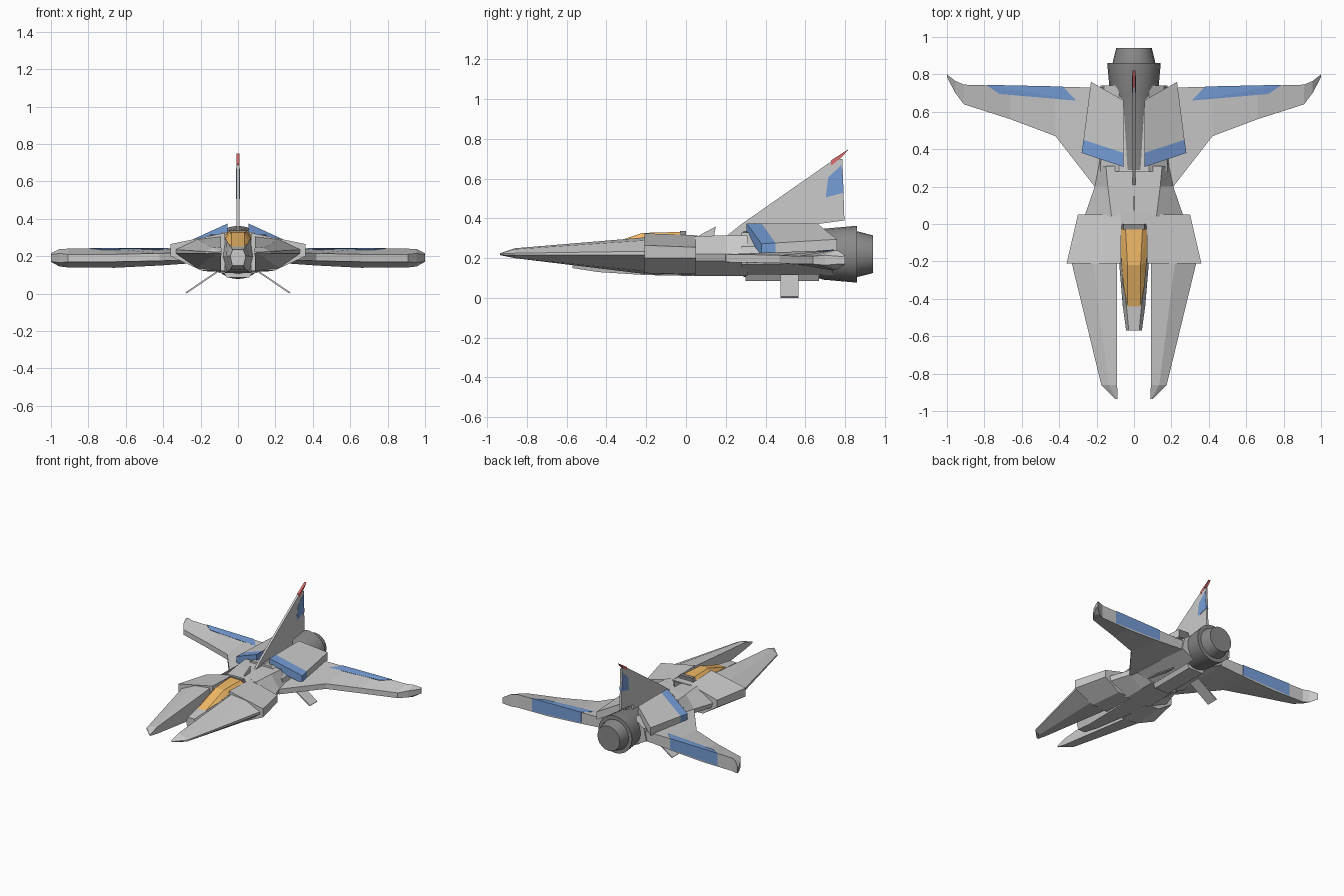
import bpy, bmesh, math

if "Cube" in bpy.data.objects:
    bpy.data.objects.remove(bpy.data.objects["Cube"])


def colour(name, rgb):
    m = bpy.data.materials.new(name)
    m.diffuse_color = (*rgb, 1)
    m.use_nodes = True
    m.node_tree.nodes["Principled BSDF"].inputs["Base Color"].default_value = m.diffuse_color
    return m


BLUE = colour("blue", (0.18, 0.34, 0.68))
ORANGE = colour("orange", (0.9, 0.5, 0.14))
RED = colour("red", (0.75, 0.15, 0.15))
DARK = colour("dark_grey", (0.25, 0.25, 0.25))


def finish(name, bm, mirror=False, mat=None):
    bmesh.ops.recalc_face_normals(bm, faces=bm.faces)
    me = bpy.data.meshes.new(name)
    bm.to_mesh(me)
    bm.free()
    ob = bpy.data.objects.new(name, me)
    bpy.context.collection.objects.link(ob)
    if mat:
        me.materials.append(mat)
    if mirror:
        ob.modifiers.new("mirror", 'MIRROR').use_mirror_merge = False
    return ob


def loft(name, rings, **kw):
    bm = bmesh.new()
    rows = [[bm.verts.new(p) for p in r] for r in rings]
    n = len(rows[0])
    for a, b in zip(rows, rows[1:]):
        for i in range(n):
            j = (i + 1) % n
            bm.faces.new((a[i], a[j], b[j], b[i]))
    bm.faces.new(rows[0])
    bm.faces.new(rows[-1])
    return finish(name, bm, **kw)


def loft_y(name, sections, **kw):
    """sections: {y: [(x, z), ...]}"""
    return loft(name, [[(x, y, z) for x, z in s] for y, s in sections.items()], **kw)


def sym(half):
    """complete a half outline (top to bottom) to both sides"""
    return half + [(-x, z) for x, z in reversed(half)]


def hull(name, pts, **kw):
    bm = bmesh.new()
    for p in pts:
        bm.verts.new(p)
    r = bmesh.ops.convex_hull(bm, input=bm.verts)
    junk = [v for v in bm.verts if not v.link_faces]
    bmesh.ops.delete(bm, geom=junk, context='VERTS')
    bmesh.ops.dissolve_limit(bm, angle_limit=0.02, verts=bm.verts, edges=bm.edges)
    return finish(name, bm, **kw)


def side_plate(name, outline, t, mat=None):
    """upright plate on the centre line from a (y, z) outline"""
    return loft(name, [[(s * t, y, z) for y, z in outline] for s in (-1, 1)], mat=mat)


# Twin forward prongs
loft_y("prong", {
    -0.935: [(.088, .225), (.094, .225), (.1, .222), (.1, .218), (.094, .215), (.088, .215)],
    -0.86: [(.09, .25), (.135, .245), (.175, .225), (.175, .215), (.135, .20), (.09, .20)],
    -0.20: [(.09, .305), (.22, .29), (.335, .235), (.335, .215), (.22, .135), (.09, .12)],
}, mirror=True)

# Shoulder blocks behind the prongs
loft_y("shoulder", {
    -0.21: [(.07, .325), (.36, .265), (.36, .20), (.20, .125), (.07, .12)],
    0.05: [(.07, .315), (.30, .255), (.30, .20), (.18, .12), (.07, .115)],
}, mirror=True)

# Cockpit fuselage
loft_y("nose_fuselage", {
    -0.57: sym([(.028, .235), (.042, .20), (.03, .15)]),
    -0.44: sym([(.04, .25), (.06, .20), (.04, .13)]),
    -0.20: sym([(.066, .30), (.08, .20), (.06, .115)]),
    0.06: sym([(.072, .315), (.09, .20), (.07, .11)]),
})
hull("canopy", [(s * x, y, z) for s in (-1, 1) for x, y, z in (
    (.034, -.44, .252), (.056, -.33, .272), (.068, -.20, .298), (.07, -.03, .312),
    (.035, -.22, .327), (.045, -.03, .332))], mat=ORANGE)
hull("canopy_frame", [(s * x, y, z) for s in (-1, 1) for x, y, z in (
    (.07, -.03, .30), (.055, -.03, .337), (.07, .0, .30), (.055, .0, .337))], mat=DARK)
side_plate("antenna", [(.05, .305), (.15, .36), (.14, .305)], .004)

# Middle body tapering to the engine section
loft_y("middle_body", {
    0.04: sym([(.12, .31), (.265, .22), (.255, .185), (.10, .11)]),
    0.20: sym([(.14, .315), (.21, .22), (.205, .185), (.10, .11)]),
    0.31: sym([(.15, .315), (.19, .22), (.185, .18), (.10, .11)]),
})
loft_y("rear_core", {
    0.28: sym([(.08, .33), (.18, .26), (.20, .17), (.08, .115)]),
    0.74: sym([(.08, .32), (.16, .26), (.18, .17), (.08, .115)]),
})
loft_y("belly_box", {
    0.30: sym([(.10, .15), (.06, .086)]),
    0.67: sym([(.10, .15), (.06, .086)]),
})

# Engine
N = 20


def turned(name, profile, mat):
    ob = loft(name, [[(r * math.cos(2 * math.pi * i / N), y, .22 + r * math.sin(2 * math.pi * i / N))
                      for i in range(N)] for y, r in profile], mat=mat)
    bpy.context.view_layer.objects.active = ob
    ob.select_set(True)
    bpy.ops.object.shade_smooth_by_angle(angle=math.radians(30))
    ob.select_set(False)


turned("engine", [(.29, .115), (.66, .118), (.69, .128), (.86, .143)], DARK)
turned("nozzle", [(.85, .115), (.87, .113), (.94, .095)], DARK)


# Sloping roof plates over the engine, with a blue leading strip
def roof(name, corners, **kw):
    top = [(x, y, .375 - .457 * (x - .055)) for x, y in corners]
    hull(name, top + [(x, y, z - .06) for x, y, z in top], mirror=True, **kw)


roof("roof_plate", [(.055, .38), (.27, .45), (.23, .76), (.055, .66)])
roof("roof_stripe", [(.055, .305), (.28, .38), (.27, .45), (.055, .38)], mat=BLUE)

# Wings: x, leading y, trailing y, leading z low/high, trailing z low/high
wing = [(.10, .19, .73, .18, .22, .165, .24), (.21, .20, .73, .18, .22, .165, .24),
        (.42, .47, .733, .175, .215, .15, .24), (.66, .56, .738, .17, .21, .138, .24),
        (.91, .64, .745, .17, .21, .14, .24), (.955, .70, .765, .165, .215, .145, .238),
        (1.0, .785, .80, .172, .208, .17, .215)]
loft("wing", [[(x, yl, a), (x, yl, b), (x, yt, d), (x, yt, c)]
              for x, yl, yt, a, b, c, d in wing], mirror=True)
hull("wing_flap", [(.31, .66, .238), (.72, .695, .236), (.79, .744, .243), (.38, .735, .243),
                   (.79, .744, .145), (.38, .735, .16)], mirror=True, mat=BLUE)

# Tail fin with blue patch and red tip
side_plate("tail_fin", [(.19, .30), (.28, .372), (.735, .69), (.787, .70), (.797, .39), (.65, .37), (.65, .30)], .008)
side_plate("fin_tip", [(.73, .665), (.73, .692), (.82, .75), (.785, .71)], .009, RED)
side_plate("fin_patch", [(.715, .605), (.782, .67), (.794, .53), (.703, .505)], .0095, BLUE)

# Thin struts under the body
hull("strut", [(x + dx, y, z + dz) for x, z in ((.11, .112), (.275, .0))
               for y in (.475, .565) for dx, dz in ((0, 0), (.005, .007))], mirror=True)
